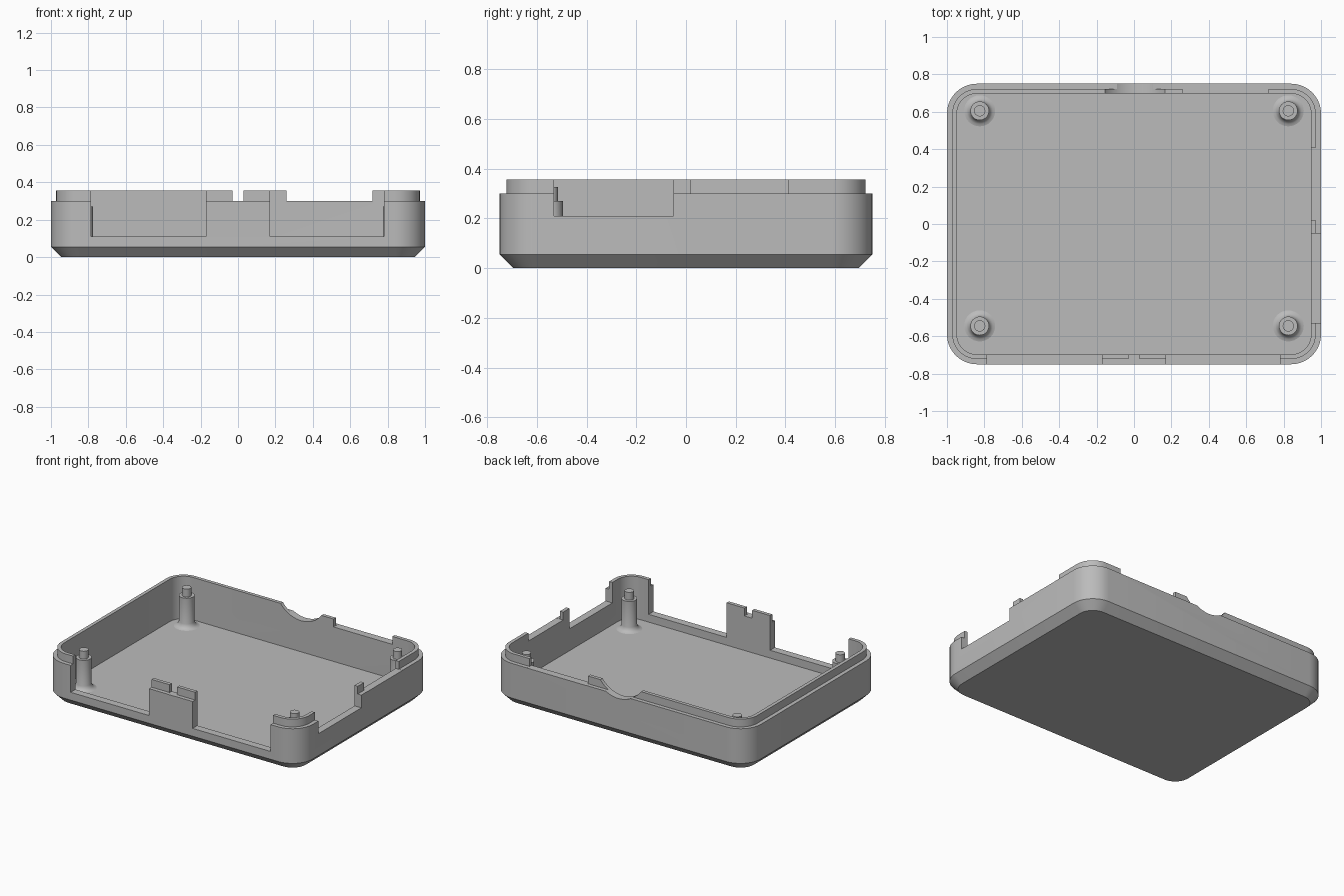
import bpy, bmesh, math
from mathutils import Matrix

if "Cube" in bpy.data.objects:
    bpy.data.objects.remove(bpy.data.objects["Cube"])

HALF_X, HALF_Y, RADIUS = 1.0, 0.75, 0.16
LEDGE, TOP, FLOOR, WALL, STEP = 0.3, 0.355, 0.055, 0.053, 0.028

grey = bpy.data.materials.new("plain grey")
grey.use_nodes = True
grey.diffuse_color = (0.5, 0.5, 0.5, 1)
grey.node_tree.nodes["Principled BSDF"].inputs["Base Color"].default_value = (0.5, 0.5, 0.5, 1)


def add_object(name, bm):
    bmesh.ops.recalc_face_normals(bm, faces=bm.faces)
    mesh = bpy.data.meshes.new(name)
    bm.to_mesh(mesh)
    bm.free()
    mesh.materials.append(grey)
    obj = bpy.data.objects.new(name, mesh)
    bpy.context.collection.objects.link(obj)
    return obj


def smooth(obj):
    bpy.ops.object.select_all(action='DESELECT')
    obj.select_set(True)
    bpy.context.view_layer.objects.active = obj
    bpy.ops.object.shade_smooth_by_angle(angle=math.radians(30))


def rounded_ring(bm, inset, z, steps=10):
    """Rounded rectangle of vertices, shrunk by inset."""
    r = RADIUS - inset
    ring = []
    for quarter, (sx, sy) in enumerate([(1, 1), (-1, 1), (-1, -1), (1, -1)]):
        for i in range(steps + 1):
            a = (quarter + i / steps) * math.pi / 2
            ring.append(bm.verts.new((sx * (HALF_X - RADIUS) + r * math.cos(a),
                                      sy * (HALF_Y - RADIUS) + r * math.sin(a), z)))
    return ring


def bridge(bm, a, b):
    for i in range(len(a)):
        j = (i + 1) % len(a)
        bm.faces.new((a[i], a[j], b[j], b[i]))


# Tray: chamfered base, wall, stepped lip and floor
bm = bmesh.new()
section = [(FLOOR, 0), (0, FLOOR), (0, LEDGE), (STEP, LEDGE),
           (STEP, TOP), (WALL, TOP), (WALL, FLOOR)]
rings = [rounded_ring(bm, inset, z) for inset, z in section]
for a, b in zip(rings, rings[1:]):
    bridge(bm, a, b)
bm.faces.new(rings[0])
bm.faces.new(rings[-1])
tray = add_object("tray", bm)


def cut(cutter):
    """Subtract a cutter from the tray and discard it."""
    mod = tray.modifiers.new("cut", 'BOOLEAN')
    mod.operation, mod.solver, mod.object = 'DIFFERENCE', 'EXACT', cutter
    graph = bpy.context.evaluated_depsgraph_get()
    mesh = bpy.data.meshes.new_from_object(tray.evaluated_get(graph))
    tray.modifiers.remove(mod)
    tray.data = mesh
    bpy.data.objects.remove(cutter)


def box_cut(x0, x1, y0, y1, z0, z1=0.5):
    bm = bmesh.new()
    size = Matrix.Diagonal((x1 - x0, y1 - y0, z1 - z0, 1))
    place = Matrix.Translation(((x0 + x1) / 2, (y0 + y1) / 2, (z0 + z1) / 2))
    bmesh.ops.create_cube(bm, size=1, matrix=place @ size)
    cut(add_object("cutter", bm))


# Front openings and the notch in the centre tab
for x0, x1, z in [(-0.785, -0.17, 0.11), (0.17, 0.78, 0.11), (-0.03, 0.03, 0.299)]:
    box_cut(x0, x1, -0.9, -0.62, z)
# Side opening and missing lip
for y0, y1, z in [(-0.53, -0.05, 0.21), (0.02, 0.41, 0.299)]:
    box_cut(0.9, 1.1, y0, y1, z)
# Missing lip at the back
box_cut(0.26, 0.72, 0.62, 0.9, 0.299)

# Round finger scoop at the back
bm = bmesh.new()
place = Matrix.Translation((0.005, 0.75, 0.475)) @ Matrix.Rotation(math.pi / 2, 4, 'X')
bmesh.ops.create_cone(bm, cap_ends=True, segments=64, radius1=0.2, radius2=0.2,
                      depth=0.25, matrix=place)
cut(add_object("cutter", bm))
smooth(tray)

# Mounting posts with flared feet and locating pegs
PROFILE = [(0.083, FLOOR), (0.07, 0.059), (0.058, 0.069), (0.05, 0.088),
           (0.05, 0.27), (0.03, 0.27), (0.03, 0.325)]


def add_post(name, x, y, sides=32):
    bm = bmesh.new()
    loops = [[bm.verts.new((x + r * math.cos(t * math.tau / sides),
                            y + r * math.sin(t * math.tau / sides), z))
              for t in range(sides)] for r, z in PROFILE]
    for a, b in zip(loops, loops[1:]):
        bridge(bm, a, b)
    bm.faces.new(loops[0])
    bm.faces.new(loops[-1])
    smooth(add_object(name, bm))


for side, x in (("left", 0.825), ("right", -0.825)):
    for end, y in (("front", -0.545), ("back", 0.605)):
        add_post(f"{end}_{side}_post", x, y)
